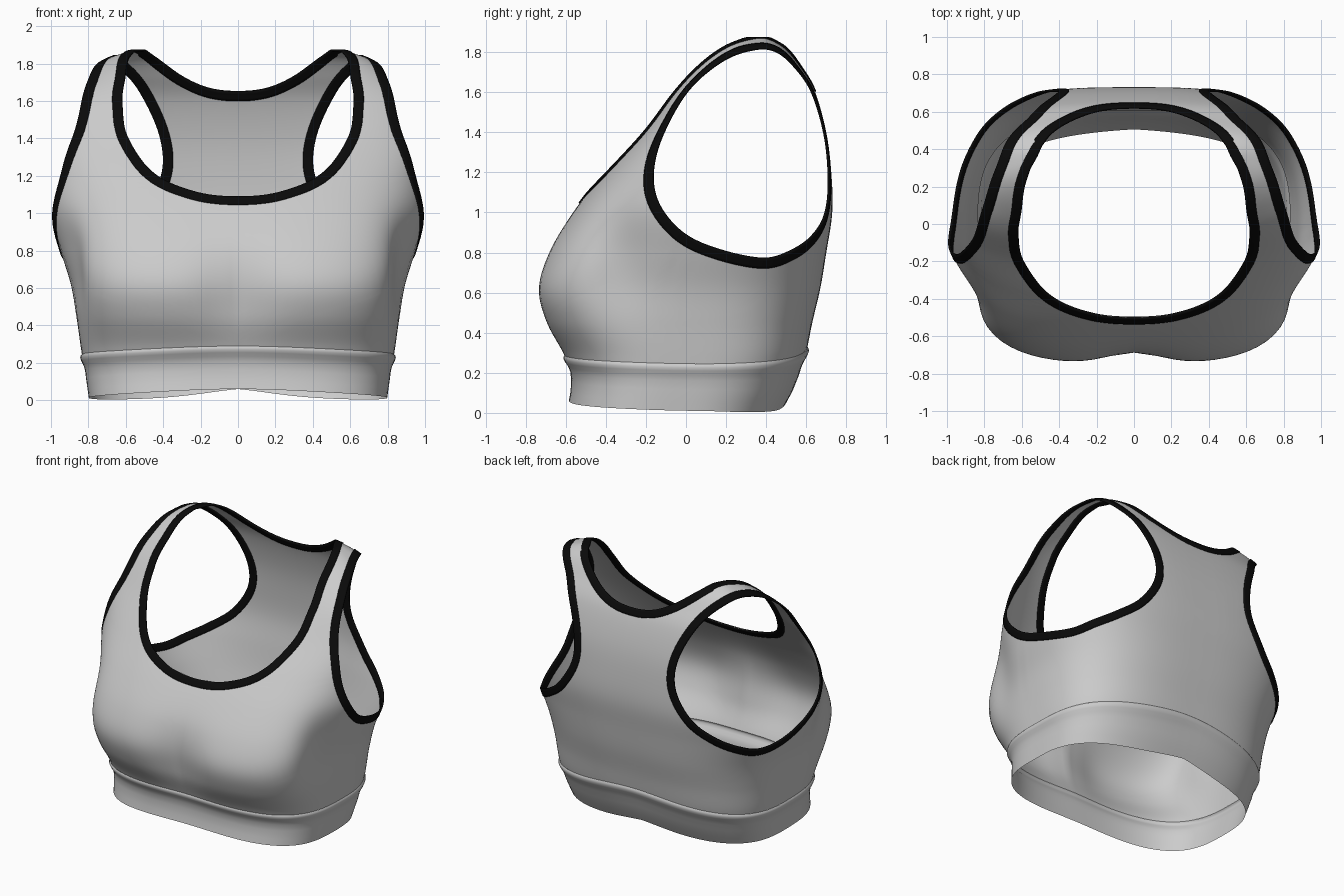
import bpy, math
from mathutils import Vector
from mathutils.bvhtree import BVHTree

if "Cube" in bpy.data.objects:
    bpy.data.objects.remove(bpy.data.objects["Cube"])


def spline(pts, m, closed=False):
    """Catmull-Rom curve with m samples per span."""
    pts = [Vector(p) for p in pts]
    n, out = len(pts), []
    def get(i):
        if closed:
            return pts[i % n]
        if i < 0:
            return 2 * pts[0] - pts[1]
        return pts[i] if i < n else 2 * pts[-1] - pts[-2]
    for i in range(n if closed else n - 1):
        a, b, c, d = (get(i + k) for k in (-1, 0, 1, 2))
        for k in range(m):
            t = k / m
            out.append(0.5 * (2 * b + (c - a) * t + (2 * a - 5 * b + 4 * c - d) * t * t
                              + (3 * b - a - 3 * c + d) * t ** 3))
    if not closed:
        out.append(pts[-1])
    return out


def spow(v, e):
    return math.copysign(abs(v) ** e, v)


# Torso form (never an object): sections as z, front y, back y, half width
sections = [(-.06, -.60, .44, .79), (.03, -.59, .49, .80), (.15, -.575, .55, .82),
            (.28, -.61, .595, .84), (.45, -.705, .63, .865), (.62, -.745, .67, .895),
            (.80, -.69, .70, .95), (1.0, -.565, .73, 1.005), (1.2, -.41, .725, 1.015),
            (1.4, -.24, .70, 1.04), (1.6, -.09, .645, 1.0), (1.73, .025, .575, .85),
            (1.82, .135, .515, .71), (1.868, .24, .45, .58)]
rows = spline([Vector(s) for s in sections], 9)
SEG = 160
fv, ff = [], []
for z, yf, yb, w in rows:
    bust = math.exp(-((z - .58) / .22) ** 2)
    waist = .07 * math.exp(-((z - .80) / .30) ** 2)
    for k in range(SEG):
        a = 2 * math.pi * k / SEG
        e = 2 / (3 + (.4 * bust if math.sin(a) < 0 else 0))
        x = w * spow(math.cos(a), e)
        y = (yf + yb) / 2 + (yb - yf) / 2 * spow(math.sin(a), e)
        x *= 1 - waist * math.exp(-((y + .34) / .18) ** 2)
        if y < 0:
            y += .06 * bust * math.exp(-(x / .2) ** 2)
        fv.append((x, y, z))
for r in range(len(rows) - 1):
    for k in range(SEG):
        k2 = (k + 1) % SEG
        ff.append((r * SEG + k, r * SEG + k2, (r + 1) * SEG + k2, (r + 1) * SEG + k))
fv.append((0, .345, 1.888))
for k in range(SEG):
    base = (len(rows) - 1) * SEG
    ff.append((base + k, base + (k + 1) % SEG, len(fv) - 1))
form = BVHTree.FromPolygons(fv, ff)


def snap(p):
    """Project a point outward onto the torso form; returns point, normal."""
    o = Vector((0, .1 + .2 * max(0, min(1, p.z - .9)), min(p.z, 1.25)))
    d = (p - o).normalized()
    hit, n, _, _ = form.ray_cast(o, d)
    if hit is None:
        return p.copy(), d
    return hit, (n if n.dot(d) > 0 else -n)


def make(name, grid, closed=False, mirror=False, mat=None, thick=0):
    """Quad surface from a list of equal-length point rows."""
    n = len(grid[0])
    verts = [p for row in grid for p in row]
    faces = [(r * n + k, r * n + (k + 1) % n, (r + 1) * n + (k + 1) % n, (r + 1) * n + k)
             for r in range(len(grid) - 1) for k in range(n if closed else n - 1)]
    me = bpy.data.meshes.new(name)
    me.from_pydata(verts, [], faces)
    me.update()
    me.shade_smooth()
    ob = bpy.data.objects.new(name, me)
    bpy.context.collection.objects.link(ob)
    if mat:
        me.materials.append(mat)
    if thick:
        s = ob.modifiers.new("thickness", 'SOLIDIFY')
        s.thickness, s.offset = thick, 0
    if mirror:
        md = ob.modifiers.new("mirror", 'MIRROR')
        md.use_clip, md.merge_threshold = True, .002
    return ob


# Armhole edge, from the strap top forward, down and round the back
M = 14
arm = spline([(.70, .36, 1.81), (.765, .17, 1.74), (.81, .0, 1.58), (.86, -.11, 1.38),
              (.915, -.155, 1.18), (.97, -.12, 1.02), (1.0, 0, .885), (.985, .2, .805),
              (.95, .42, .77), (.87, .57, .81), (.74, .68, .88), (.58, .73, .98),
              (.45, .73, 1.13), (.40, .71, 1.28), (.43, .68, 1.45), (.51, .61, 1.63),
              (.61, .52, 1.755)], M, True)

# Neckline edge: right half mirrored to a full loop, starting at the front centre
half = [(.22, -.465, 1.11), (.42, -.36, 1.205), (.57, -.19, 1.40), (.61, -.055, 1.59),
        (.595, .10, 1.755), (.535, .35, 1.88), (.44, .49, 1.83), (.31, .58, 1.745),
        (.16, .61, 1.665)]
ctrl = [(0, -.49, 1.085)] + half + [(0, .615, 1.64)] + [(-x, y, z) for x, y, z in half[::-1]]
neck = spline(ctrl, M, True)
neck_front = neck[6 * M::-1]            # strap top to front centre
neck_back = neck[10 * M:6 * M - 1:-1]   # back centre to strap top


def seam_z(a):
    s = math.sin(a)
    return .245 + (.045 if s < 0 else .085) * s * s


def around(a, z):
    return snap(Vector((math.cos(a), .1 + math.sin(a), z)))


def line(a, b, n):
    return [a.lerp(b, k / n) for k in range(n)]


def resample(i0, i1, n):
    """n armhole points between two control point numbers."""
    out = []
    for k in range(n):
        f = (i0 + (i1 - i0) * k / n) * M
        i = int(f)
        out.append(arm[i % len(arm)].lerp(arm[(i + 1) % len(arm)], f - i))
    return out


# Outer border: neckline, front centre, underband seam, back centre, neckline
angles = [-math.pi / 2 + math.pi * k / (5 * M) for k in range(5 * M + 1)]
seam = [around(a, seam_z(a))[0] for a in angles]
outer = (neck_front[:-1] + line(neck_front[-1], seam[0], 2 * M) + seam[:-1]
         + line(seam[-1], neck_back[0], 2 * M) + neck_back[:-1])
inner = (resample(0, 4, 6 * M) + resample(4, 6, 2 * M) + resample(6, 10, 5 * M)
         + resample(10, 13, 2 * M) + resample(13, 17, 4 * M))

# Cups, sides, straps and racer back as one surface
ROWS = 32
body = [[snap(a.lerp(o, r / ROWS))[0] for a, o in zip(inner, outer)] for r in range(ROWS + 1)]
for p in body[-1]:
    if abs(p.x) < .003:
        p.x = 0
make("bra_body", body, closed=True, mirror=True)

# Underband with a soft ridge along its seam
band = []
prof = [(0, 0), (.03, .007), (.08, .012), (.15, .009), (.24, .001), (.36, -.004),
        (.55, -.002), (.8, 0), (1, 0)]
for t, off in prof:
    row = []
    for k in range(97):
        a = -math.pi / 2 + math.pi * k / 96
        s = math.sin(a)
        hem = .01 + .05 * s * s - (.018 * math.sin(2 * a) if s > 0 else 0)
        p, n = around(a, seam_z(a) * (1 - t) + hem * t)
        p = p + Vector((n.x, n.y, 0)) * off
        if k in (0, 96):
            p.x = 0
        row.append(p)
    band.append(row)
make("underband", band, mirror=True)

# Black edge binding
black = bpy.data.materials.new("black_binding")
black.diffuse_color = (.003, .003, .003, 1)
black.use_nodes = True
black.node_tree.nodes["Principled BSDF"].inputs["Base Color"].default_value = black.diffuse_color


def binding(name, curve, sign, mirror):
    pts = [snap(p) for p in curve]
    n = len(pts)
    grid = [[] for _ in range(5)]
    for i, (p, nor) in enumerate(pts):
        tan = (pts[(i + 1) % n][0] - pts[i - 1][0]).normalized()
        side = nor.cross(tan).normalized() * sign
        for k in range(5):
            q = p + side * (.054 * k / 4 - .003)
            grid[k].append(snap(q)[0] if k else q)
    make(name, grid, True, mirror, black, .012)


binding("armhole_binding", arm, -1, True)
binding("neckline_binding", neck, -1, False)
